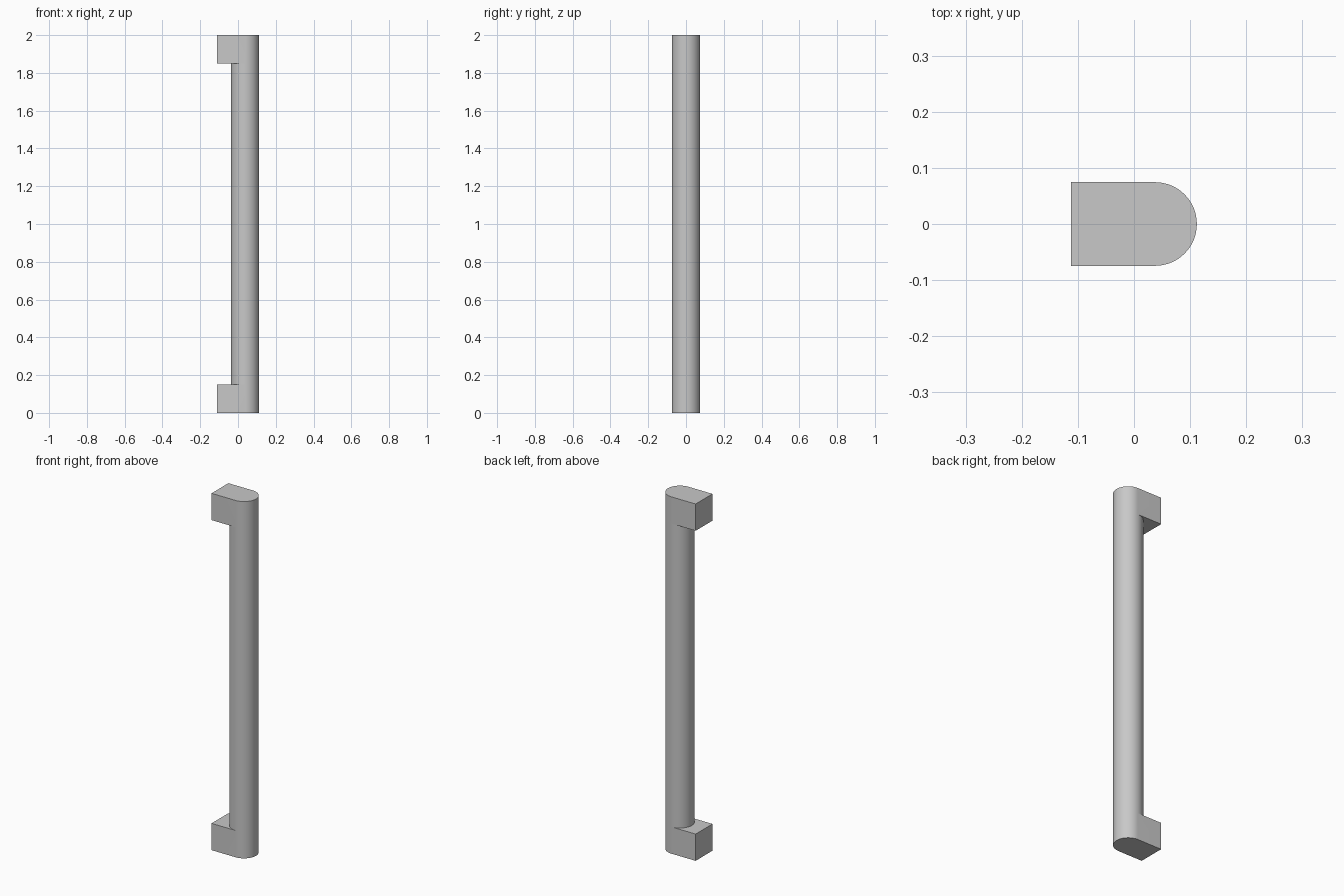
import bpy
import bmesh
from math import pi, sin, cos, radians

cube = bpy.data.objects.get("Cube")
if cube:
    bpy.data.objects.remove(cube, do_unlink=True)

HEIGHT = 2.0
FOOT = 0.15       # height of each mounting foot
BACK = -0.112     # flat mounting side
R = 0.0745        # grip radius
CX = 0.112 - R    # grip axis
N = 32            # segments per half circle

grey = bpy.data.materials.new("satin grey")
grey.use_nodes = True
colour = (0.58, 0.58, 0.58, 1.0)
grey.diffuse_color = colour
grey.node_tree.nodes["Principled BSDF"].inputs["Base Color"].default_value = colour


def half_circle(side):
    """Half circle from -y to +y, bulging towards side (+1 or -1) in x."""
    angles = [-pi / 2 + pi * i / N for i in range(N + 1)]
    return [(CX + side * R * cos(a), R * sin(a)) for a in angles]


bm = bmesh.new()


def ring(points, z):
    return [bm.verts.new((x, y, z)) for x, y in points]


def bridge(lower, upper):
    for i in range(len(lower) - 1):
        bm.faces.new((lower[i], lower[i + 1], upper[i + 1], upper[i]))


# Round outer side, running the full length
outer = [ring(half_circle(1), z) for z in (0, FOOT, HEIGHT - FOOT, HEIGHT)]
for low, high in zip(outer, outer[1:]):
    bridge(low, high)

# Round inner side of the grip, between the feet
inner = []
for arc in outer[1:3]:
    middle = ring(half_circle(-1)[1:-1], arc[0].co.z)
    inner.append([arc[0]] + middle + [arc[-1]])
bridge(inner[0], inner[1])

# Square mounting feet with end cap and ledge
for end, ledge, grip in ((outer[0], outer[1], inner[0]), (outer[3], outer[2], inner[1])):
    corners = [(BACK, R), (BACK, -R)]
    cap = ring(corners, end[0].co.z)
    step = ring(corners, ledge[0].co.z)
    bridge([end[-1]] + cap + [end[0]], [ledge[-1]] + step + [ledge[0]])
    bm.faces.new(end + cap)
    bm.faces.new(grip + step)

bmesh.ops.recalc_face_normals(bm, faces=bm.faces[:])
mesh = bpy.data.meshes.new("pull_handle")
bm.to_mesh(mesh)
bm.free()
mesh.materials.append(grey)

handle = bpy.data.objects.new("pull_handle", mesh)
bpy.context.collection.objects.link(handle)
bpy.ops.object.select_all(action="DESELECT")
handle.select_set(True)
bpy.context.view_layer.objects.active = handle
bpy.ops.object.shade_smooth_by_angle(angle=radians(30))
